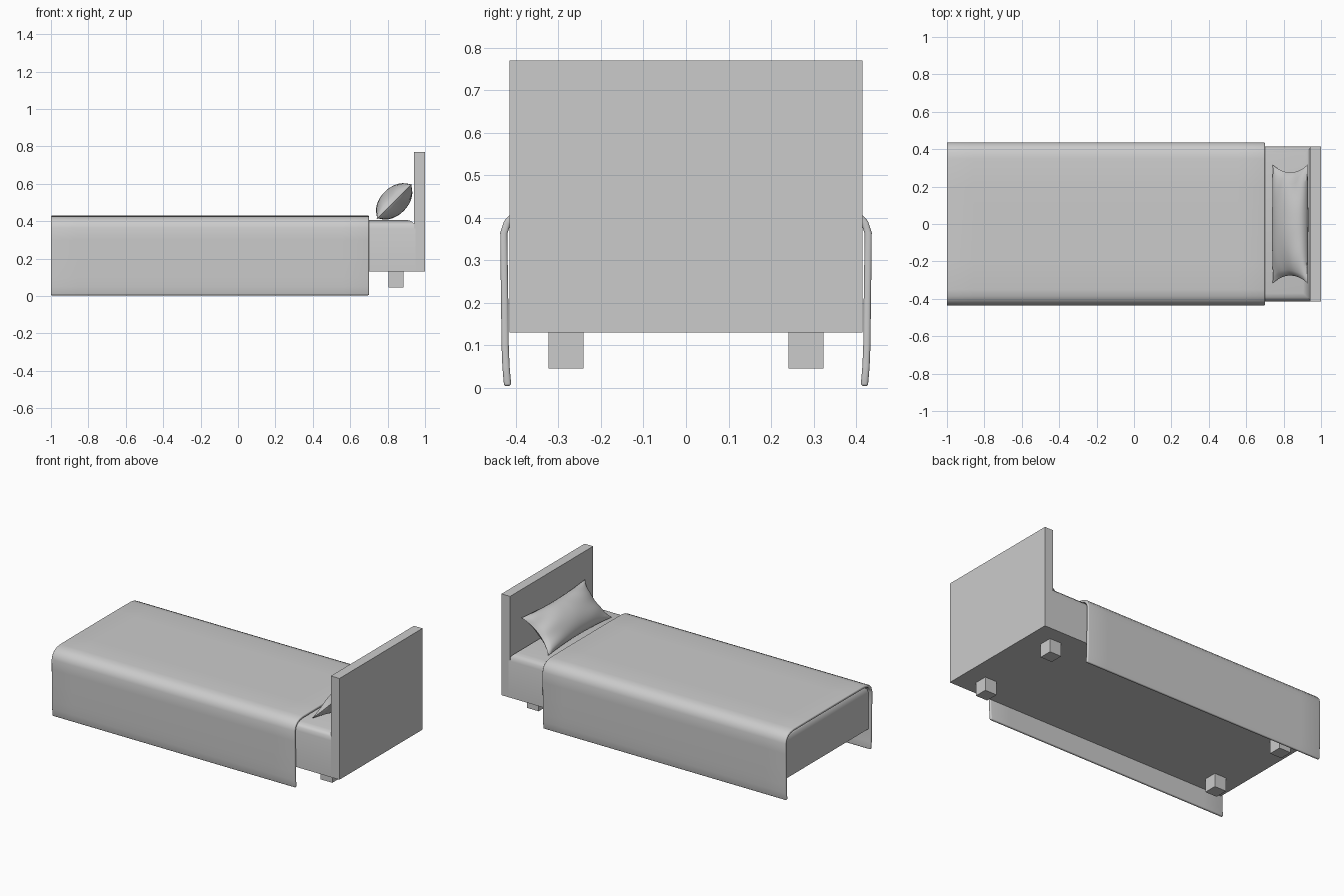
import bpy, bmesh, math
from mathutils import Vector

if "Cube" in bpy.data.objects:
    bpy.data.objects.remove(bpy.data.objects["Cube"])


def finish(name, bm, smooth=None):
    bmesh.ops.recalc_face_normals(bm, faces=bm.faces)
    me = bpy.data.meshes.new(name)
    bm.to_mesh(me)
    bm.free()
    ob = bpy.data.objects.new(name, me)
    bpy.context.collection.objects.link(ob)
    if smooth:
        bpy.ops.object.select_all(action='DESELECT')
        ob.select_set(True)
        bpy.context.view_layer.objects.active = ob
        bpy.ops.object.shade_smooth_by_angle(angle=math.radians(smooth))
    return ob


def box_mesh(lo, hi):
    bm = bmesh.new()
    bmesh.ops.create_cube(bm, size=1)
    for v in bm.verts:
        v.co = Vector([(a + b) / 2 + c * (b - a) for a, b, c in zip(lo, hi, v.co)])
    return bm


# Bed body with softened top edges
bm = box_mesh((-0.985, -0.415, 0.13), (0.95, 0.415, 0.406))
top = [e for e in bm.edges if all(v.co.z > 0.4 for v in e.verts)]
bmesh.ops.bevel(bm, geom=top, offset=0.045, segments=3, profile=0.5, affect='EDGES')
finish("bed_body", bm, 40)

# Headboard
finish("headboard", box_mesh((0.94, -0.415, 0.13), (1.0, 0.415, 0.77)))

# Four short legs
for xn, x in (("head", 0.845), ("foot", -0.835)):
    for yn, y in (("front", -0.282), ("back", 0.282)):
        finish(f"{xn}_{yn}_leg",
               box_mesh((x - 0.041, y - 0.041, 0.045), (x + 0.041, y + 0.041, 0.13)))

# Blanket: draped cross-section run along the bed, then thickened inward
half = [(0.0, 0.43), (0.2, 0.43), (0.35, 0.429), (0.385, 0.424), (0.41, 0.412),
        (0.428, 0.392), (0.437, 0.365), (0.4365, 0.3), (0.435, 0.2),
        (0.434, 0.1), (0.432, 0.05), (0.428, 0.003)]
profile = [(-y, z) for y, z in reversed(half[1:])] + half
bm = bmesh.new()
rows = []
n = 12
for i in range(n + 1):
    x = -1.0 + 1.7 * i / n
    rows.append([bm.verts.new((x, y, z)) for y, z in profile])
for a, b in zip(rows, rows[1:]):
    for j in range(len(profile) - 1):
        bm.faces.new((a[j], b[j], b[j + 1], a[j + 1]))
bmesh.ops.recalc_face_normals(bm, faces=bm.faces)
if max(bm.faces, key=lambda f: f.calc_center_median().z).normal.z < 0:
    bmesh.ops.reverse_faces(bm, faces=bm.faces)
me = bpy.data.meshes.new("blanket")
bm.to_mesh(me)
bm.free()
blanket = bpy.data.objects.new("blanket", me)
bpy.context.collection.objects.link(blanket)
for p in me.polygons:
    p.use_smooth = True
sol = blanket.modifiers.new("thickness", 'SOLIDIFY')
sol.thickness = 0.017
sol.offset = -1
bev = blanket.modifiers.new("soft_hem", 'BEVEL')
bev.width = 0.006
bev.segments = 3
bev.limit_method = 'ANGLE'
bev.angle_limit = math.radians(60)

# Pillow: two puffed sheets joined at a pinched seam, leaning on the headboard
bm = bmesh.new()
bmesh.ops.create_grid(bm, x_segments=36, y_segments=24, size=1)
bmesh.ops.duplicate(bm, geom=bm.verts[:] + bm.edges[:] + bm.faces[:])
count = len(bm.verts) // 2
along = Vector((0.707, 0, 0.707))
out = Vector((-0.707, 0, 0.707))
centre = Vector((0.835, 0, 0.506))
for i, v in enumerate(bm.verts):
    side = 1 if i < count else -1
    u, w = v.co.x, v.co.y
    puff = max(0.0, (1 - u * u) * (1 - w * w))
    # gentle creases running in from the corners
    crease = 0.005 * math.sin(9 * u * w + 2 * u) * puff ** 0.5 * abs(u)
    t = side * (0.072 * puff ** 0.55 + crease)
    y = 0.317 * u * (1 - 0.13 * (1 - w * w))
    s = 0.133 * w * (1 - 0.10 * (1 - u * u))
    v.co = centre + along * s + out * t + Vector((0, y, 0))
bmesh.ops.remove_doubles(bm, verts=bm.verts, dist=0.0005)
finish("pillow", bm, 60)
